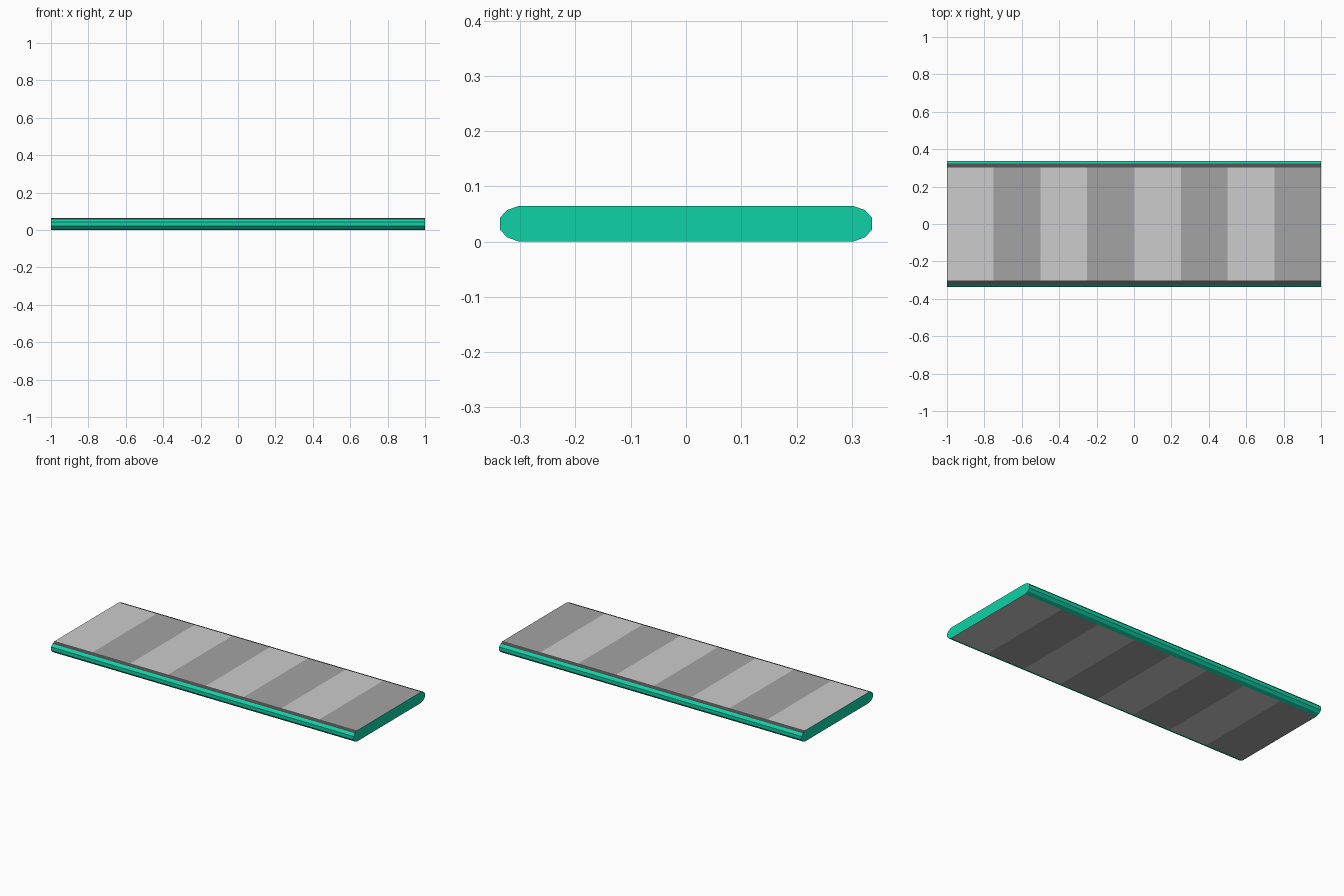
import bpy, bmesh

if "Cube" in bpy.data.objects:
    bpy.data.objects.remove(bpy.data.objects["Cube"])


def material(name, srgb):
    lin = [c / 12.92 if c <= 0.04045 else ((c + 0.055) / 1.055) ** 2.4 for c in srgb]
    m = bpy.data.materials.new(name)
    m.diffuse_color = (*lin, 1)
    m.use_nodes = True
    m.node_tree.nodes["Principled BSDF"].inputs["Base Color"].default_value = m.diffuse_color
    return m


MATS = [material("green", (0.06, 0.82, 0.65)),
        material("dark_grey", (0.30, 0.30, 0.30)),
        material("light_grey", (0.80, 0.80, 0.80)),
        material("mid_grey", (0.64, 0.64, 0.64))]
GREEN, DARK, LIGHT, MID = range(4)

H = 0.065
# Quarter of the rounded cross-section, mirrored to the full outline
quarter = [(0.302, H), (0.322, 0.0575), (0.334, 0.046), (0.338, 0.041)]
quarter = [(0.302, H), (0.324, 0.057), (0.337, 0.043)]
right = quarter + [(y, H - z) for y, z in reversed(quarter)]
outline = right + [(-y, z) for y, z in reversed(right)]

# Slab cut into eight bands along x
BANDS = 8
bm = bmesh.new()
rings = [[bm.verts.new((-1 + 2 * i / BANDS, y, z)) for y, z in outline]
         for i in range(BANDS + 1)]
n = len(outline)
for i in range(BANDS):
    for j in range(n):
        k = (j + 1) % n
        bm.faces.new((rings[i][j], rings[i][k], rings[i + 1][k], rings[i + 1][j]))
bm.faces.new(rings[0])
bm.faces.new(rings[-1])
bmesh.ops.recalc_face_normals(bm, faces=bm.faces)

# Stripes on top and underside, dark seam on the upper bevel, green elsewhere
for f in bm.faces:
    c = f.calc_center_median()
    band = int((c.x + 1) / 2 * BANDS)
    if f.normal.z > 0.99:
        f.material_index = MID if band % 2 else LIGHT
    elif f.normal.z < -0.99:
        f.material_index = LIGHT if band % 2 else MID
    elif f.normal.z > 0.85:
        f.material_index = DARK

mesh = bpy.data.meshes.new("conveyor_belt")
bm.to_mesh(mesh)
bm.free()
for m in MATS:
    mesh.materials.append(m)
obj = bpy.data.objects.new("conveyor_belt", mesh)
bpy.context.collection.objects.link(obj)
